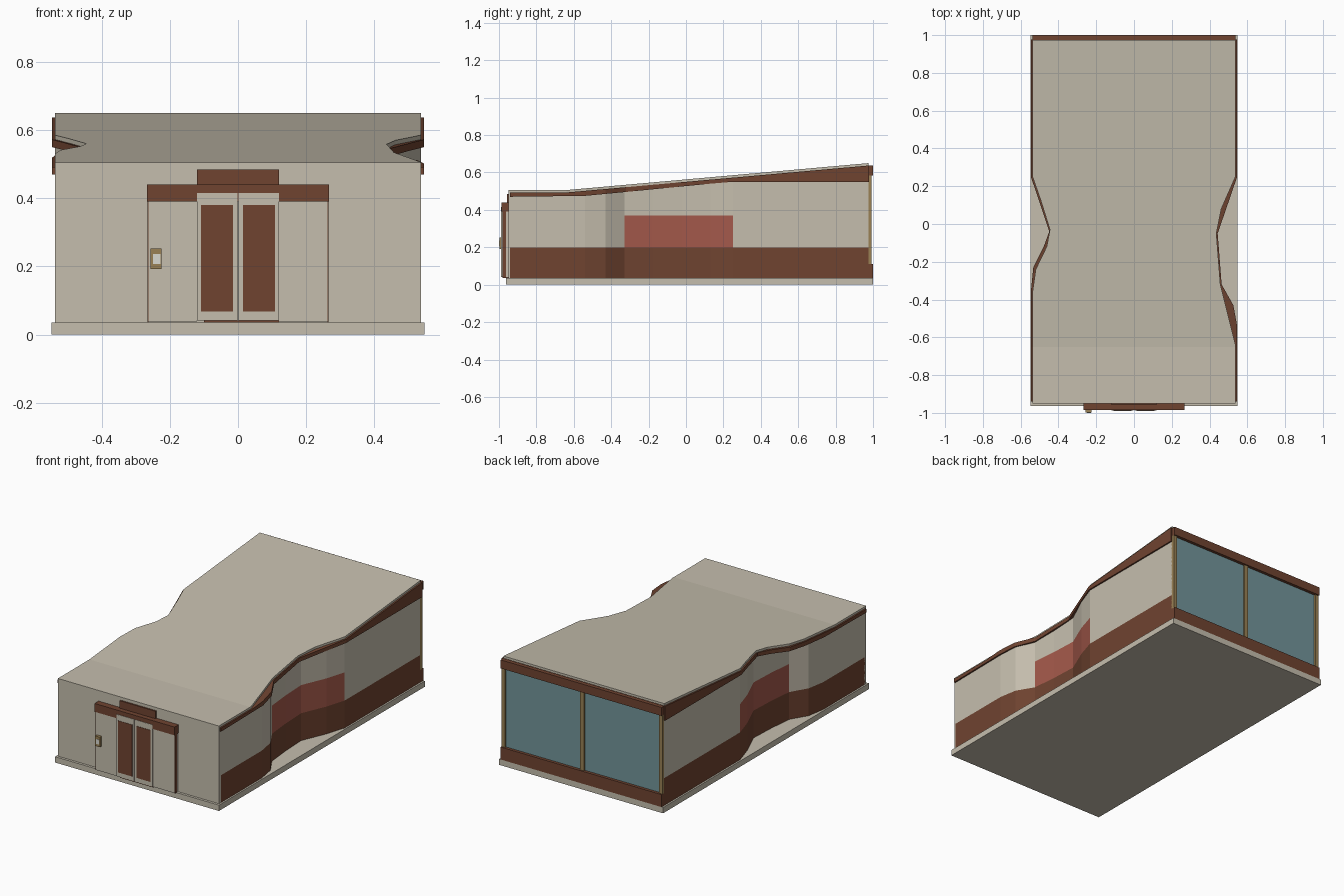
import bpy
import bmesh

cube = bpy.data.objects.get("Cube")
if cube:
    bpy.data.objects.remove(cube, do_unlink=True)


def material(name, r, g, b):
    m = bpy.data.materials.new(name)
    m.use_nodes = True
    m.diffuse_color = (r, g, b, 1)
    bsdf = next(n for n in m.node_tree.nodes if n.type == "BSDF_PRINCIPLED")
    bsdf.inputs["Base Color"].default_value = (r, g, b, 1)
    return m


BEIGE = material("beige plaster", 0.56, 0.515, 0.42)
BROWN = material("dark brown", 0.16, 0.057, 0.03)
RED = material("brick red", 0.37, 0.1, 0.07)
BLUE = material("blue glass", 0.17, 0.3, 0.325)
TAN = material("bronze tan", 0.32, 0.22, 0.09)
PALE = material("pale panel", 0.7, 0.7, 0.64)


def finish(name, bm, mats):
    bmesh.ops.recalc_face_normals(bm, faces=bm.faces)
    me = bpy.data.meshes.new(name)
    bm.to_mesh(me)
    bm.free()
    for m in mats:
        me.materials.append(m)
    ob = bpy.data.objects.new(name, me)
    bpy.context.collection.objects.link(ob)
    return ob


def box(name, mat, x, y, z):
    bm = bmesh.new()
    bmesh.ops.create_cube(bm, size=1)
    for v in bm.verts:
        for i, (lo, hi) in enumerate((x, y, z)):
            v.co[i] = lo if v.co[i] < 0 else hi
    return finish(name, bm, [mat])


def interp(path, y):
    """Value at y on a list of (y, value) points."""
    if y <= path[0][0]:
        return path[0][1]
    for (a, p), (b, q) in zip(path, path[1:]):
        if y <= b:
            return p + (q - p) * (y - a) / (b - a)
    return path[-1][1]


def slab(name, mats, left, right, levels, rule=None):
    """Solid between two side paths, layered by height paths over y."""
    start, end = right[0][0], right[-1][0]
    ys = sorted({p[0] for path in [left, right] + levels for p in path
                 if start <= p[0] <= end})
    bm = bmesh.new()
    grid = [[[bm.verts.new((interp(side, y), y, interp(lv, y))) for lv in levels]
             for side in (left, right)] for y in ys]
    top = len(levels) - 1
    for a, b in zip(grid, grid[1:]):
        for s in (0, 1):
            for k in range(top):
                bm.faces.new((a[s][k], b[s][k], b[s][k + 1], a[s][k + 1]))
        for k in (0, top):
            bm.faces.new((a[0][k], a[1][k], b[1][k], b[0][k]))
    for row in (grid[0], grid[-1]):
        for k in range(top):
            bm.faces.new((row[0][k], row[1][k], row[1][k + 1], row[0][k + 1]))
    if rule:
        for f in bm.faces:
            f.material_index = rule(f.calc_center_median())
    return finish(name, bm, mats)


def mirrored(path):
    return [(y, -x) for y, x in path]


def shifted(path, d):
    return [(y, v + d) for y, v in path]


# Base plate
box("base", BEIGE, (-0.547, 0.547), (-0.963, 1.0), (0, 0.035))

# Height lines along the building
roof_top = [(-0.95, 0.505), (-0.65, 0.505), (0.975, 0.65)]
roof_under = shifted(roof_top, -0.013)
trim_low = [(-0.94, 0.47), (-0.54, 0.475), (-0.33, 0.495), (0.13, 0.54), (0.25, 0.55)]

# Curved walls with a brown plinth and red waist panels
wall_side = [(-0.94, 0.537), (-0.54, 0.537), (-0.43, 0.518), (-0.33, 0.458),
             (-0.18, 0.443), (-0.02, 0.436), (0.13, 0.5), (0.25, 0.537), (0.975, 0.537)]


def wall_rule(c):
    if c.z < 0.2:
        return 1
    if c.z < 0.37 and -0.33 < c.y < 0.25:
        return 2
    return 0


slab("curved_walls", [BEIGE, BROWN, RED], mirrored(wall_side), wall_side,
     [[(0, 0.035)], [(0, 0.2)], [(0, 0.37)], shifted(trim_low, 0.003)], wall_rule)

# Brown fascia below the roof
fascia_left = [(-0.94, -0.546), (-0.36, -0.546), (-0.23, -0.533), (-0.12, -0.478),
               (-0.04, -0.449), (0.13, -0.505), (0.25, -0.546), (0.978, -0.546)]
fascia_right = [(-0.94, 0.546), (-0.54, 0.546), (-0.43, 0.526), (-0.32, 0.464),
                (-0.05, 0.443), (0.13, 0.505), (0.25, 0.546), (0.978, 0.546)]
slab("fascia", [BROWN], fascia_left, fascia_right, [trim_low, roof_under])

# Sloping roof with a notch on each side
roof_left = [(-0.95, -0.537), (-0.36, -0.537), (-0.24, -0.52), (-0.12, -0.462),
             (-0.03, -0.445), (0.13, -0.495), (0.25, -0.537), (0.975, -0.537)]
roof_right = [(-0.95, 0.537), (-0.64, 0.537), (-0.32, 0.457), (-0.05, 0.436),
              (0.08, 0.462), (0.25, 0.537), (0.975, 0.537)]
slab("roof", [BEIGE], roof_left, roof_right, [roof_under, roof_top])

# Front wall
box("front_wall", BEIGE, (-0.537, 0.537), (-0.948, -0.93), (0.035, 0.493))

# Rear window wall
box("rear_sill", BROWN, (-0.537, 0.537), (0.97, 1.0), (0.035, 0.11))
box("rear_lintel", BROWN, (-0.537, 0.537), (0.97, 1.0), (0.585, 0.636))
for i, x in enumerate((-0.53, 0)):
    box(f"rear_glass_{i}", BLUE, (x, x + 0.53), (0.97, 0.982), (0.11, 0.585))
for i, x in enumerate((-0.525, 0, 0.525)):
    box(f"rear_mullion_{i}", TAN, (x - 0.012, x + 0.012), (0.97, 0.992), (0.11, 0.585))

# Entrance surround and canopy
box("door_header", BROWN, (-0.12, 0.12), (-0.957, -0.94), (0.43, 0.485))
box("canopy", BROWN, (-0.267, 0.267), (-0.986, -0.945), (0.39, 0.44))
for side, s in (("left", 1), ("right", -1)):
    def span(a, b):
        return tuple(sorted((a * s, b * s)))
    box(f"{side}_entrance_panel", BEIGE, span(0.12, 0.262), (-0.98, -0.945), (0.038, 0.39))
    box(f"{side}_panel_edge", BROWN, span(0.262, 0.265), (-0.98, -0.962), (0.036, 0.39))
    # Sliding door leaf with dark pane
    box(f"{side}_door", BEIGE, span(0.002, 0.12), (-0.988, -0.945), (0.042, 0.415))
    box(f"{side}_door_pane", BROWN, span(0.014, 0.108), (-0.99, -0.987), (0.068, 0.38))
box("door_gap", BROWN, (-0.1, 0.12), (-0.982, -0.945), (0.035, 0.042))

# Entry keypad
box("keypad", TAN, (-0.256, -0.224), (-0.998, -0.979), (0.192, 0.252))
box("keypad_screen", PALE, (-0.249, -0.228), (-1.0, -0.997), (0.207, 0.236))
